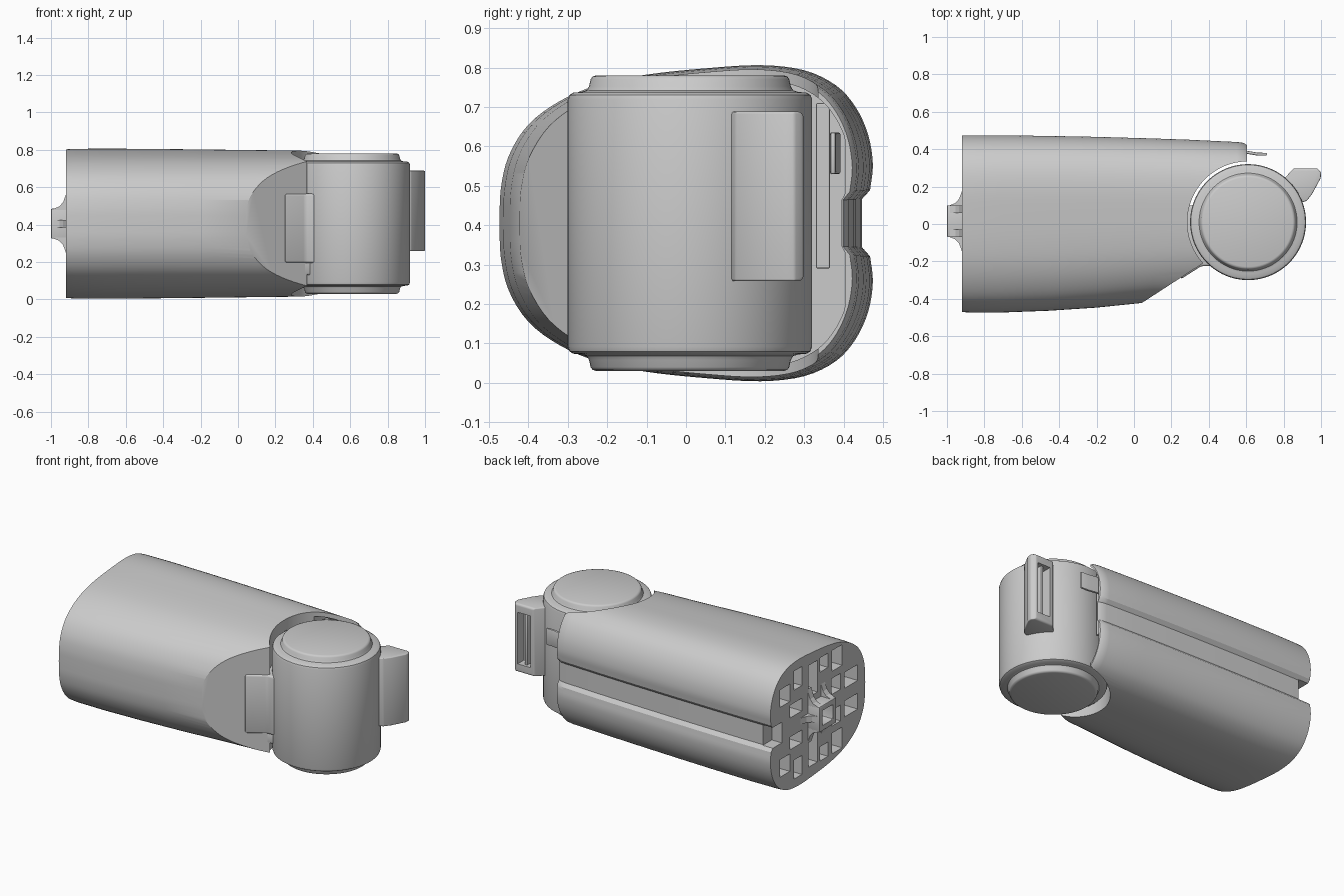
import bpy, bmesh, math
from mathutils import Vector

if "Cube" in bpy.data.objects:
    bpy.data.objects.remove(bpy.data.objects["Cube"])

MID = 0.405  # height of the body's plane of symmetry


def finish(name, bm):
    bmesh.ops.remove_doubles(bm, verts=bm.verts, dist=1e-5)
    bmesh.ops.recalc_face_normals(bm, faces=bm.faces)
    me = bpy.data.meshes.new(name)
    bm.to_mesh(me)
    bm.free()
    ob = bpy.data.objects.new(name, me)
    bpy.context.collection.objects.link(ob)
    return ob


def loft(name, rings, cap=True):
    bm = bmesh.new()
    loops = [[bm.verts.new(p) for p in r] for r in rings]
    n = len(rings[0])
    for a, b in zip(loops, loops[1:]):
        for i in range(n):
            j = (i + 1) % n
            bm.faces.new((a[i], a[j], b[j], b[i]))
    if cap:
        bm.faces.new(loops[0])
        bm.faces.new(loops[-1])
    return finish(name, bm)


def prism(name, pts, z0, z1):
    return loft(name, [[(x, y, z) for x, y in pts] for z in (z0, z1)])


def box(name, x0, x1, y0, y1, z0, z1):
    return prism(name, [(x0, y0), (x1, y0), (x1, y1), (x0, y1)], z0, z1)


def lathe(name, profile, cx, cy, n=96):
    rings = [[(cx + r * math.cos(2 * math.pi * i / n),
               cy + r * math.sin(2 * math.pi * i / n), z) for i in range(n)]
             for r, z in profile]
    return loft(name, rings)


def activate(ob):
    bpy.ops.object.select_all(action='DESELECT')
    ob.select_set(True)
    bpy.context.view_layer.objects.active = ob


def cut(ob, cutter):
    m = ob.modifiers.new("cut", 'BOOLEAN')
    m.operation, m.solver, m.object = 'DIFFERENCE', 'EXACT', cutter
    activate(ob)
    bpy.ops.object.modifier_apply(modifier=m.name)
    bpy.data.objects.remove(cutter, do_unlink=True)


def bevel(ob, width, segments=3):
    m = ob.modifiers.new("bevel", 'BEVEL')
    m.width, m.segments, m.limit_method = width, segments, 'ANGLE'
    activate(ob)
    bpy.ops.object.modifier_apply(modifier=m.name)


def smooth(ob, angle=30):
    activate(ob)
    bpy.ops.object.shade_smooth_by_angle(angle=math.radians(angle))


# body cross-section: upper half (y, height above middle), with a side groove
KEY = [(.467, .085), (.474, .15), (.462, .225), (.43, .295), (.38, .35),
       (.30, .388), (.19, .401), (.05, .393), (-.10, .377), (-.22, .352),
       (-.32, .31), (-.40, .25), (-.45, .17), (-.47, .085), (-.473, 0)]


def catmull(pts, steps=4):
    p = [Vector(q) for q in pts]
    p = [2 * p[0] - p[1]] + p + [2 * p[-1] - p[-2]]
    out = []
    for a, b, c, d in zip(p, p[1:], p[2:], p[3:]):
        for k in range(steps):
            t = k / steps
            out.append(.5 * (2 * b + (c - a) * t + (2 * a - 5 * b + 4 * c - d) * t * t
                             + (3 * b - a - 3 * c + d) * t ** 3))
    return out + [p[-2]]


half = [Vector((.447, 0)), Vector((.447, .062))] + catmull(KEY)
section = half + [Vector((v.x, -v.y)) for v in reversed(half[1:-1])]


def ring(x, back, front, tall):
    return [(x, v.x * (back if v.x > 0 else front), MID + v.y * tall) for v in section]


body = loft("body_shell", [ring(*s) for s in (
    (-.92, 1, .995, .99), (-.88, 1, 1, .997), (-.7, 1, 1, 1), (-.45, .993, .98, .996),
    (-.2, .983, .945, .989), (.1, .965, .88, .98), (.3, .95, .85, .974),
    (.55, .925, .8, .967), (.585, .915, .79, .96), (.605, .89, .78, .945))])

# slanted flat on the front side, hinge clearance and open pocket behind the hinge
cut(body, prism("cut_slant", [(-.13, -.534), (.7, .0055), (1, -.7), (-.13, -.7)], -.2, 1))
cut(body, lathe("cut_hinge", [(.325, -.2), (.325, 1)], .61, .01))
cut(body, loft("cut_hollow", [[(x, min(max(v.x, .08), .46) * .88, MID + v.y * .91)
                               for v in section] for x in (.37, .8)]))

# rear end: notch at the groove and moulded pockets between ribs
cut(body, box("cut_notch", -1, -.85, .36, .6, .34, .47))
for y, dz, w, h in ((-.19, .26, .10, .13), (.05, .22, .09, .20), (.20, .28, .08, .12),
                    (.33, .22, .10, .11), (-.33, .09, .13, .10), (-.06, .28, .08, .09),
                    (.22, .10, .12, .08), (-.18, .10, .09, .10)):
    for s in (1, -1):
        z = MID + s * dz
        cut(body, box("cut_pocket", -1, -.78, y - w / 2, y + w / 2, z - h / 2, z + h / 2))
smooth(body)

# rear coupling: square tube with four flared ribs
tube = box("rear_coupling", -1.0, -.85, -.07, .10, .325, .485)
cut(tube, box("cut_bore", -1.1, -.88, -.035, .065, .36, .45))
bevel(tube, .006, 2)
smooth(tube)
flare = [(-.985, 0), (-.955, .012), (-.935, .035), (-.915, .09), (-.86, .09), (-.86, -.01), (-.985, -.01)]
for s, edge in ((1, .485), (-1, .325)):
    for y in (-.05, .08):
        loft("rear_rib", [[(x, y + d, edge + s * h) for x, h in flare] for d in (-.02, .02)])
for s, edge in ((1, .10), (-1, -.07)):
    loft("rear_side_rib", [[(x, edge + s * h, z) for x, h in flare] for z in (.385, .425)])

# hinge barrel with stepped, rounded end caps
lower = [(.238, .030), (.247, .033), (.252, .040), (.256, .058), (.262, .068),
         (.275, .072), (.296, .074), (.306, .080), (.31, .092)]
profile = lower + [(r, .81 - z) for r, z in reversed(lower)]
barrel = lathe("hinge_barrel", profile, .61, .01)
smooth(barrel, 40)

# hinge seat blocks that bridge body and barrel
seat = prism("hinge_seat", [(.25, -.295), (.36, -.225), (.41, -.225), (.45, -.19),
                            (.45, .1), (.25, .1)], .195, .565)
bevel(seat, .012)
smooth(seat)
step = prism("hinge_seat_step", [(.29, -.255), (.37, -.21), (.42, -.19), (.42, .1), (.29, .1)],
             .13, .20)
bevel(step, .01)
smooth(step)

# latch lever with a recessed finger grip on its rear face
lever = prism("latch_lever", [(.78, .20), (.80, .24), (.855, .298), (.98, .298), (1.0, .275),
                              (.998, .245), (.955, .165), (.925, .125), (.885, .11)], .258, .688)
for z, s in ((.258, 1), (.688, -1)):
    cut(lever, loft("cut_corner", [[(x, .31, z - s * .05), (x, .31, z + s * .02),
                                    (x, .27, z - s * .02), (x, .27, z - s * .05)]
                                   for x in (.7, 1.1)]))
bevel(lever, .012)
cut(lever, box("cut_grip", .875, .965, .235, .4, .31, .635))
smooth(lever)
ridge = box("lever_ridge", .91, .928, .22, .28, .30, .645)
bevel(ridge, .005, 2)
smooth(ridge)

# inner strip and small spring tab at the open end
strip = box("inner_strip", .36, .56, .33, .365, .29, .71)
bevel(strip, .004, 2)
tab = prism("spring_tab", [(.36, .385), (.60, .392), (.66, .382), (.71, .380), (.71, .366),
                           (.66, .366), (.60, .376), (.36, .365)], .53, .635)
bevel(tab, .005, 2)
smooth(tab)
